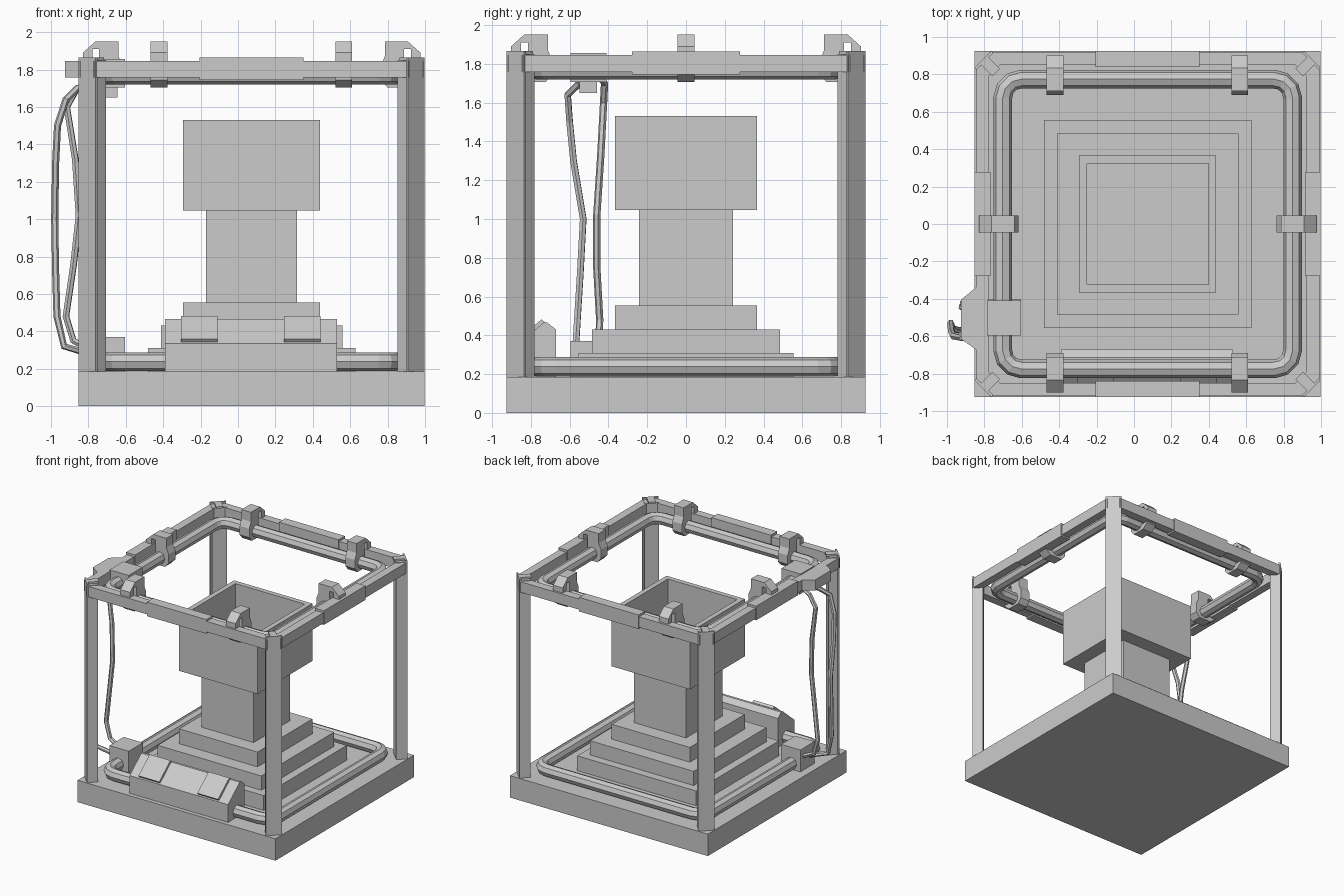
import bpy, bmesh, math
from mathutils import Matrix, Vector

if "Cube" in bpy.data.objects:
    bpy.data.objects.remove(bpy.data.objects["Cube"])

CX, H = 0.073, 0.925           # frame centre in x, frame half width
CENTRE = Matrix.Translation((CX, 0, 0))


def turn(k):
    """Quarter turns about the frame centre; 0 is the front side."""
    return CENTRE @ Matrix.Rotation(k * math.pi / 2, 4, 'Z')


def prism(name, pts, depth, mat=Matrix()):
    """Extrude a closed 3D outline along a vector."""
    bm = bmesh.new()
    face = bm.faces.new([bm.verts.new(p) for p in pts])
    ext = bmesh.ops.extrude_face_region(bm, geom=[face], use_keep_orig=True)
    moved = [g for g in ext['geom'] if isinstance(g, bmesh.types.BMVert)]
    bmesh.ops.translate(bm, verts=moved, vec=depth)
    bmesh.ops.transform(bm, matrix=mat, verts=bm.verts)
    bmesh.ops.recalc_face_normals(bm, faces=bm.faces)
    me = bpy.data.meshes.new(name)
    bm.to_mesh(me)
    bm.free()
    ob = bpy.data.objects.new(name, me)
    bpy.context.collection.objects.link(ob)
    return ob


def box(name, x, y, z, mat=Matrix()):
    pts = [(x[0], y[0], z[0]), (x[1], y[0], z[0]), (x[1], y[1], z[0]), (x[0], y[1], z[0])]
    return prism(name, pts, (0, 0, z[1] - z[0]), mat)


def side_prism(name, yz, x0, x1, mat=Matrix()):
    return prism(name, [(x0, y, z) for y, z in yz], (x1 - x0, 0, 0), mat)


def plan_prism(name, xy, z0, z1, mat=Matrix()):
    return prism(name, [(x, y, z0) for x, y in xy], (0, 0, z1 - z0), mat)


def tube(name, pts, r, res, cyclic=False):
    cu = bpy.data.curves.new(name, 'CURVE')
    cu.dimensions = '3D'
    cu.bevel_depth, cu.bevel_resolution = r, res
    cu.use_fill_caps = True
    sp = cu.splines.new('POLY')
    sp.points.add(len(pts) - 1)
    for p, co in zip(sp.points, pts):
        p.co = (*co, 1)
    sp.use_cyclic_u = cyclic
    sp.use_smooth = False
    ob = bpy.data.objects.new(name, cu)
    bpy.context.collection.objects.link(ob)
    bpy.ops.object.select_all(action='DESELECT')
    ob.select_set(True)
    bpy.context.view_layer.objects.active = ob
    bpy.ops.object.convert(target='MESH')


def rounded_square(half, rad, z, n=3):
    pts = []
    for k in range(4):
        a0 = k * math.pi / 2
        c = Vector((half - rad, half - rad, 0))
        c.rotate(Matrix.Rotation(a0, 3, 'Z'))
        for i in range(n + 1):
            a = a0 + i / n * math.pi / 2
            pts.append((CX + c.x + rad * math.cos(a), c.y + rad * math.sin(a), z))
    return pts


# base slab and stepped pedestal
box("base", (-H, H), (-H, H), (0, 0.185), CENTRE)
for name, h, z0, z1 in (("lower_step", 0.555, 0.185, 0.31), ("middle_step", 0.485, 0.31, 0.43),
                        ("upper_step", 0.366, 0.43, 0.555), ("column", 0.243, 0.555, 1.045)):
    box(name, (-h, h), (-h, h), (z0, z1), CENTRE)

# open bin on the column
bin_top = box("open_bin", (-0.366, 0.366), (-0.366, 0.366), (1.045, 1.53), CENTRE)
bm = bmesh.new()
bm.from_mesh(bin_top.data)
top = max(bm.faces, key=lambda f: f.calc_center_median().z)
bmesh.ops.inset_region(bm, faces=[top], thickness=0.059)
bmesh.ops.translate(bm, verts=bmesh.ops.extrude_discrete_faces(bm, faces=[top])['faces'][0].verts,
                    vec=(0, 0, -0.43))
bm.to_mesh(bin_top.data)
bm.free()

# hook clamp outline: distance in from the frame edge, height
HOOK = [(0.023, 1.84), (0.023, 1.89), (0.09, 1.95), (0.213, 1.95), (0.213, 1.87), (0.235, 1.82),
        (0.235, 1.745), (0.2, 1.705), (0.085, 1.705), (0.035, 1.745), (0.035, 1.757),
        (0.11, 1.757), (0.11, 1.91), (0.073, 1.91), (0.073, 1.84)]

for k in range(4):
    m = turn(k)
    # diagonal corner post: outer plate and inner block
    plan_prism("corner_post", [(-H, -H + 0.09), (-H + 0.09, -H), (-H + 0.1, -H + 0.01),
                               (-H + 0.01, -H + 0.1)], 0.185, 1.865, m)
    plan_prism("post_core", [(-H + 0.015, -H + 0.095), (-H + 0.095, -H + 0.015),
                             (-H + 0.145, -H + 0.065), (-H + 0.065, -H + 0.145)], 0.185, 1.85, m)
    plan_prism("post_cap", [(-H + 0.03, -H + 0.07), (-H + 0.07, -H + 0.03),
                            (-H + 0.135, -H + 0.095), (-H + 0.095, -H + 0.135)], 1.85, 1.865, m)
    # top rail with thicker middle sleeve
    box("top_rail", (-H + 0.08, H - 0.08), (-H + 0.006, -H + 0.075), (1.757, 1.846), m)
    box("rail_sleeve", (-0.278, 0.278), (-H, -H + 0.085), (1.745, 1.864), m)
    # two hook clamps front and back, one on each side
    for u in ((-0.495, 0.492) if k % 2 == 0 else (0,)):
        u = -u if k == 2 else u
        side_prism("hook_clamp", [(d - H, z) for d, z in HOOK], u - 0.045, u + 0.045, m)

# tube rings
tube("lower_ring", rounded_square(0.775, 0.1, 0.238), 0.05, 2, True)
tube("upper_ring", rounded_square(0.775, 0.1, 1.77), 0.05, 2, True)

# control panel over the lower front tube, with two tilted pads
side_prism("control_panel", [(-0.89, 0.185), (-0.89, 0.335), (-0.735, 0.465), (-0.715, 0.465),
                             (-0.67, 0.43), (-0.67, 0.185)], -0.39, 0.53)
for x in (-0.207, 0.343):
    side_prism("panel_pad", [(-0.882, 0.342), (-0.895, 0.358), (-0.745, 0.482), (-0.728, 0.468)],
               x - 0.097, x + 0.097)

# cable blocks on both rings and outer bracket
box("lower_cable_block", (-0.785, -0.605), (-0.595, -0.405), (0.185, 0.37))
box("upper_cable_block", (-0.785, -0.605), (-0.595, -0.41), (1.705, 1.855))
box("upper_block_foot", (-0.74, -0.645), (-0.55, -0.46), (1.65, 1.705))
plan_prism("cable_bracket", [(-0.84, -0.335), (-0.925, -0.405), (-0.925, -0.615), (-0.84, -0.675)],
           1.757, 1.846)

# two hanging cables
tube("outer_cable", [(-0.74, -0.5, 1.73), (-0.86, -0.55, 1.7), (-0.92, -0.61, 1.64),
                     (-0.965, -0.6, 1.5), (-0.975, -0.58, 1.3), (-0.98, -0.53, 1.0),
                     (-0.975, -0.545, 0.72), (-0.968, -0.56, 0.48), (-0.93, -0.57, 0.32),
                     (-0.76, -0.53, 0.27)], 0.019, 1)
tube("inner_cable", [(-0.74, -0.45, 1.74), (-0.86, -0.42, 1.7), (-0.915, -0.425, 1.6),
                     (-0.87, -0.44, 1.32), (-0.85, -0.46, 1.02), (-0.88, -0.46, 0.75),
                     (-0.92, -0.445, 0.48), (-0.88, -0.45, 0.35), (-0.76, -0.46, 0.29)], 0.019, 1)
